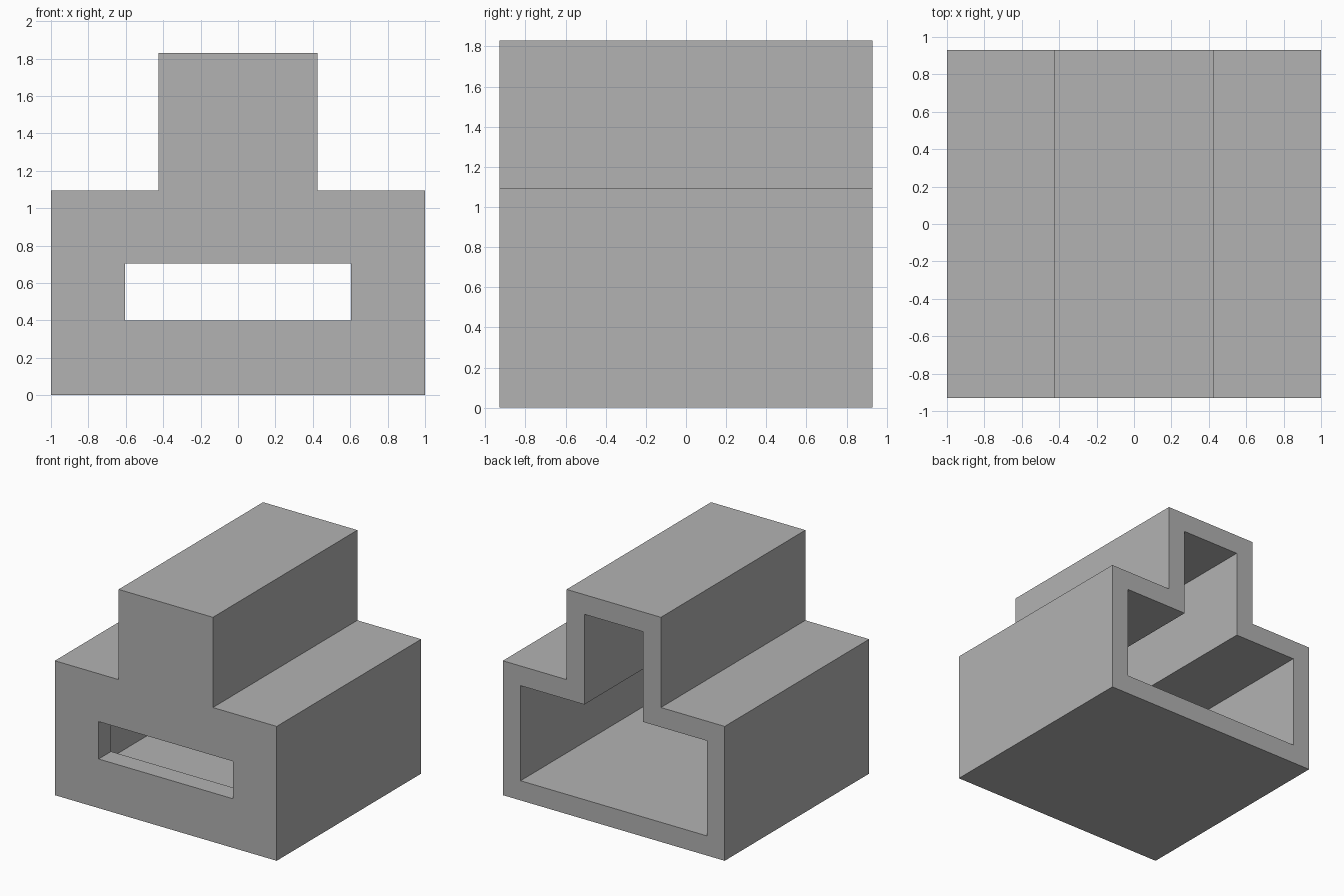
import bpy, bmesh

old = bpy.data.objects.get("Cube")
if old:
    bpy.data.objects.remove(old, do_unlink=True)

HALF_W, SHOULDER, NECK, TOP = 1.0, 1.095, 0.425, 1.83
DEPTH, WALL = 0.93, 0.16

grey = bpy.data.materials.new("plain_grey")
grey.use_nodes = True
colour = (0.448, 0.448, 0.448, 1)
grey.diffuse_color = colour
grey.node_tree.nodes["Principled BSDF"].inputs["Base Color"].default_value = colour


def prism(name, half_profile, y0, y1):
    """Mirror a half profile (x, z) across x = 0 and extrude it along y."""
    outline = half_profile + [(-x, z) for x, z in reversed(half_profile)]
    bm = bmesh.new()
    face = bm.faces.new([bm.verts.new((x, y0, z)) for x, z in outline])
    ext = bmesh.ops.extrude_face_region(bm, geom=[face])
    moved = [v for v in ext["geom"] if isinstance(v, bmesh.types.BMVert)]
    bmesh.ops.translate(bm, verts=moved, vec=(0, y1 - y0, 0))
    bmesh.ops.recalc_face_normals(bm, faces=bm.faces)
    mesh = bpy.data.meshes.new(name)
    bm.to_mesh(mesh)
    bm.free()
    mesh.materials.append(grey)
    obj = bpy.data.objects.new(name, mesh)
    bpy.context.collection.objects.link(obj)
    return obj


def stepped(inset):
    """Half of the stepped outline, shrunk by the wall thickness."""
    return [(HALF_W - inset, inset), (HALF_W - inset, SHOULDER - inset),
            (NECK - inset, SHOULDER - inset), (NECK - inset, TOP - inset)]


# Outer stepped body
housing = prism("housing", stepped(0), -DEPTH, DEPTH)

# Hollow interior open at the back, and the slot through the front wall
cutters = [
    prism("interior_cutter", stepped(WALL), -DEPTH + WALL, DEPTH + 0.2),
    prism("slot_cutter", [(0.605, 0.4), (0.605, 0.705)], -DEPTH - 0.2, -DEPTH + WALL + 0.2),
]
bpy.context.view_layer.objects.active = housing
for cutter in cutters:
    cutter.hide_render = True
    mod = housing.modifiers.new(cutter.name, 'BOOLEAN')
    mod.operation = 'DIFFERENCE'
    mod.solver = 'EXACT'
    mod.object = cutter
    bpy.ops.object.modifier_apply(modifier=mod.name)
    bpy.data.objects.remove(cutter, do_unlink=True)
